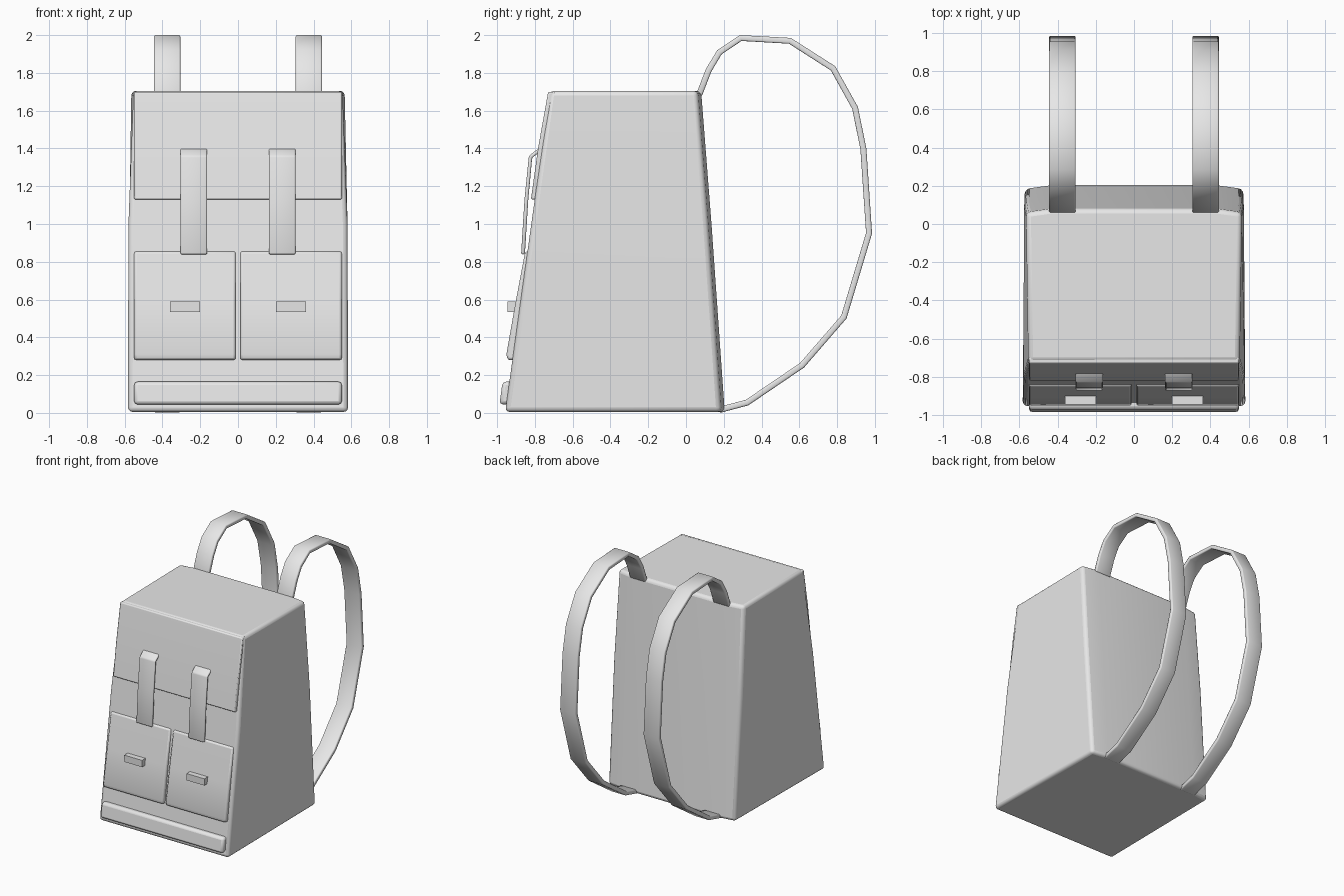
import bpy, bmesh, math

cube = bpy.data.objects.get("Cube")
if cube:
    bpy.data.objects.remove(cube, do_unlink=True)

fabric = bpy.data.materials.new("light grey fabric")
fabric.use_nodes = True
fabric.diffuse_color = (0.8, 0.8, 0.8, 1)
fabric.node_tree.nodes["Principled BSDF"].inputs["Base Color"].default_value = (0.8, 0.8, 0.8, 1)


def front_y(z):
    """Depth of the sloping front wall at a height."""
    return -0.958 + 0.139 * z


def finish(name, bm, bevel=0, segments=2, solid=0, angle=50):
    bmesh.ops.recalc_face_normals(bm, faces=bm.faces) if not solid else None
    mesh = bpy.data.meshes.new(name)
    bm.to_mesh(mesh)
    bm.free()
    mesh.materials.append(fabric)
    obj = bpy.data.objects.new(name, mesh)
    bpy.context.collection.objects.link(obj)
    if solid:
        mod = obj.modifiers.new("thickness", 'SOLIDIFY')
        mod.thickness = solid
        mod.offset = -1
    if bevel:
        mod = obj.modifiers.new("soft edges", 'BEVEL')
        mod.width = bevel
        mod.segments = segments
        mod.limit_method = 'ANGLE'
        mod.angle_limit = math.radians(40)
    bpy.ops.object.select_all(action='DESELECT')
    obj.select_set(True)
    bpy.context.view_layer.objects.active = obj
    bpy.ops.object.shade_smooth_by_angle(angle=math.radians(angle))
    return obj


def loft(rings):
    """Closed solid through rings with equal point counts."""
    bm = bmesh.new()
    loops = [[bm.verts.new(p) for p in ring] for ring in rings]
    n = len(loops[0])
    for a, b in zip(loops, loops[1:]):
        for i in range(n):
            j = (i + 1) % n
            bm.faces.new((a[i], a[j], b[j], b[i]))
    bm.faces.new(loops[0][::-1])
    bm.faces.new(loops[-1])
    return bm


def slab(name, x0, x1, levels, bevel):
    """Panel on the front wall; levels are (height, thickness)."""
    rings = []
    for z, t in levels:
        y = front_y(z)
        rings.append([(x0, y - t, z), (x1, y - t, z), (x1, y + 0.03, z), (x0, y + 0.03, z)])
    return finish(name, loft(rings), bevel)


def ribbon(name, x0, x1, path, thickness):
    """Flat band following a (y, z) path, thickened inwards."""
    bm = bmesh.new()
    rows = [[bm.verts.new((x, y, z)) for x in (x0, x1)] for y, z in path]
    for a, b in zip(rows, rows[1:]):
        bm.faces.new((a[0], a[1], b[1], b[0]))
    return finish(name, bm, 0.008, 2, thickness)


# Tapered bag body with a slightly bowed back
rings = []
for z, yb, wf, wb in ((0.005, 0.205, 0.583, 0.572),
                      (1.0, 0.135, 0.58, 0.575),
                      (1.705, 0.08, 0.553, 0.565)):
    half = [(wf, front_y(z)), (wb, yb - 0.02), (0.43, yb)]
    outline = half + [(-x, y) for x, y in reversed(half)]
    rings.append([(x, y, z) for x, y in outline])
finish("bag_body", loft(rings), 0.025, 3)

# Top flap and bottom roll across the front
slab("front_flap", -0.55, 0.55, [(1.13, 0.02), (1.4, 0.02), (1.70, 0.008)], 0.008)
slab("bottom_roll", -0.55, 0.55, [(0.045, 0.036), (0.165, 0.036)], 0.018)

strap_path = [(0.055, 1.69), (0.105, 1.82), (0.165, 1.92), (0.285, 2.0), (0.555, 1.985),
              (0.79, 1.835), (0.91, 1.62), (0.955, 1.40), (0.985, 0.95),
              (0.85, 0.50), (0.625, 0.24), (0.33, 0.04), (0.18, 0.0)]
closure_path = [(-0.873, 0.84), (-0.855, 1.13), (-0.832, 1.36), (-0.775, 1.405)]

# Paired pockets, clips, closure straps and shoulder straps
for side, s in (("right", -1), ("left", 1)):
    def span(a, b):
        return sorted((s * a, s * b))
    slab(side + "_pocket", *span(0.012, 0.55),
         [(0.28, 0.025), (0.31, 0.036), (0.58, 0.026), (0.855, 0.012)], 0.012)
    slab(side + "_pocket_clip", *span(0.2, 0.36), [(0.535, 0.062), (0.59, 0.07)], 0)
    ribbon(side + "_closure_strap", *span(0.163, 0.305), closure_path, 0.02)
    ribbon(side + "_shoulder_strap", *span(0.305, 0.445), strap_path, 0.032)
